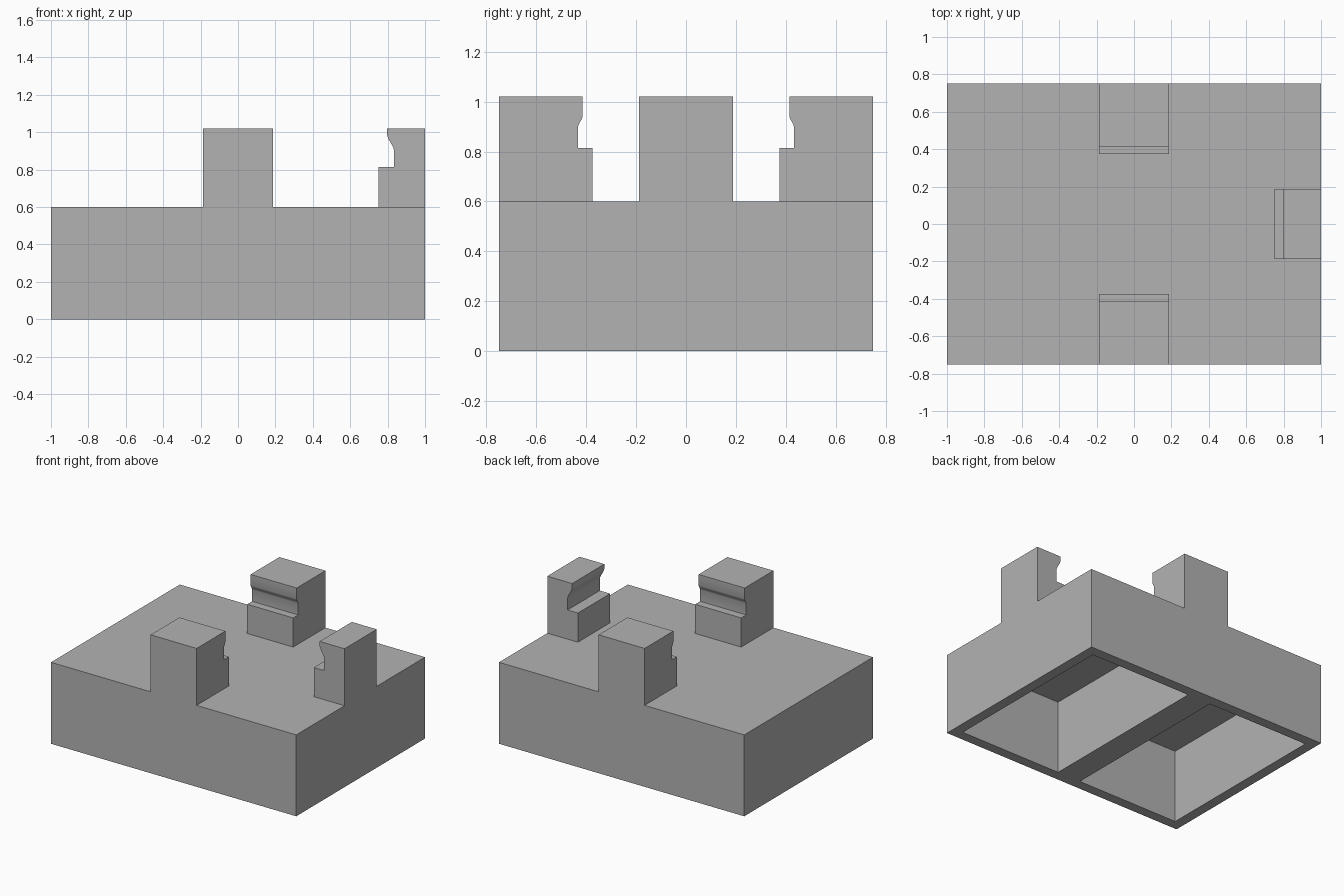
import bpy, bmesh
from math import radians, pi, cos
from mathutils import Matrix

cube = bpy.data.objects.get("Cube")
if cube:
    bpy.data.objects.remove(cube, do_unlink=True)

grey = bpy.data.materials.new("plain grey")
grey.use_nodes = True
grey.diffuse_color = (0.45, 0.45, 0.45, 1)
grey.node_tree.nodes["Principled BSDF"].inputs["Base Color"].default_value = (0.45, 0.45, 0.45, 1)

WIDTH, BASE_TOP, POST_TOP, STEP = 0.375, 0.6, 1.02, 0.815


def add_object(name, bm):
    bmesh.ops.recalc_face_normals(bm, faces=bm.faces)
    mesh = bpy.data.meshes.new(name)
    bm.to_mesh(mesh)
    bm.free()
    mesh.materials.append(grey)
    obj = bpy.data.objects.new(name, mesh)
    bpy.context.collection.objects.link(obj)
    return obj


def box(name, low, high):
    bm = bmesh.new()
    size = [h - l for l, h in zip(low, high)]
    centre = [(h + l) / 2 for l, h in zip(low, high)]
    bmesh.ops.create_cube(bm, size=1, matrix=Matrix.Translation(centre) @ Matrix.Diagonal((*size, 1)))
    return add_object(name, bm)


def post(name, wall, angle, foot, lip, notch, bend_top, bend_low):
    """Hooked post: depths are measured inwards from the outer wall."""
    steps = 6
    bend = []
    for i in range(steps + 1):
        t = i / steps
        ease = (t + (1 - cos(pi * t)) / 2) / 2
        bend.append((lip + (notch - lip) * ease, bend_top + (bend_low - bend_top) * t))
    profile = [(0, BASE_TOP - 0.03), (0, POST_TOP), (lip, POST_TOP), *bend,
               (notch, STEP), (foot, STEP), (foot, BASE_TOP - 0.03)]
    bm = bmesh.new()
    face = bm.faces.new([bm.verts.new((wall - d, -WIDTH / 2, z)) for d, z in profile])
    side = bmesh.ops.extrude_face_region(bm, geom=[face])["geom"]
    bmesh.ops.translate(bm, vec=(0, WIDTH, 0), verts=[v for v in side if isinstance(v, bmesh.types.BMVert)])
    bm.transform(Matrix.Rotation(radians(angle), 4, "Z"))
    return add_object(name, bm)


def combine(target, tool, operation):
    mod = target.modifiers.new(tool.name, "BOOLEAN")
    mod.operation, mod.solver, mod.object = operation, "EXACT", tool
    bpy.context.view_layer.objects.active = target
    bpy.ops.object.modifier_apply(modifier=mod.name)
    bpy.data.objects.remove(tool, do_unlink=True)


# Base block
base = box("jaw_base", (-1, -0.75, 0), (1, 0.75, BASE_TOP))

# Three hooked posts, merged into the base
combine(base, post("side_post", 1, 0, 0.25, 0.203, 0.166, 0.985, 0.905), "UNION")
for name, angle in (("back_post", 90), ("front_post", -90)):
    combine(base, post(name, 0.75, angle, 0.375, 0.335, 0.317, 0.94, 0.9), "UNION")

# Two pockets in the underside with a rib between them
for name, x0, x1 in (("left_pocket", 0.095, 0.925), ("right_pocket", -0.925, -0.095)):
    combine(base, box(name, (x0, -0.675, -0.1), (x1, 0.675, 0.54)), "DIFFERENCE")

# Smooth only the curved hook throats
bpy.ops.object.select_all(action="DESELECT")
base.select_set(True)
bpy.context.view_layer.objects.active = base
bpy.ops.object.shade_smooth_by_angle(angle=radians(30))
base.name = "base_with_posts"
